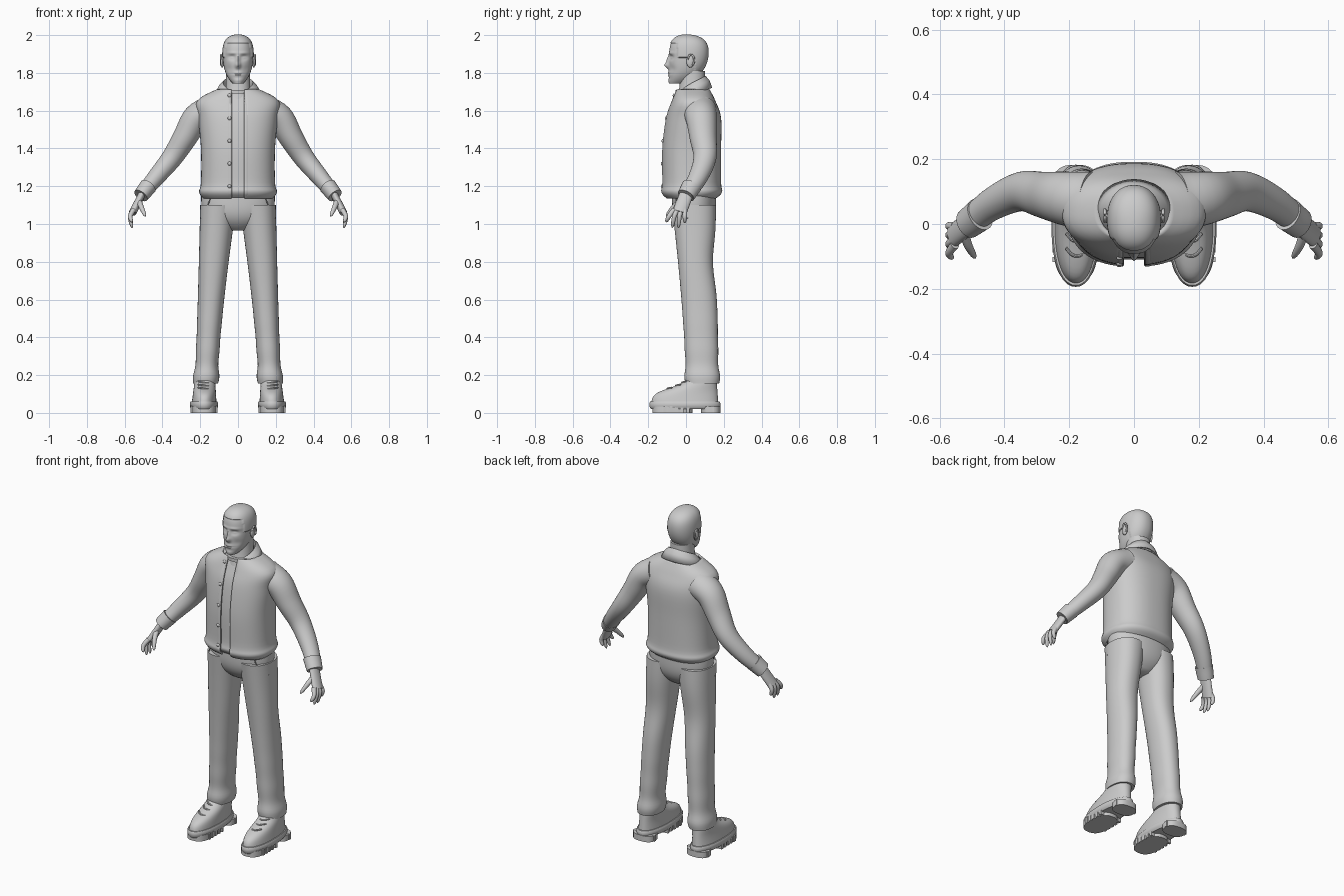
import bpy, bmesh, math
from mathutils import Vector

if bpy.data.objects.get("Cube"):
    bpy.data.objects.remove(bpy.data.objects["Cube"])

GREY = (0.6, 0.6, 0.6, 1)
material = bpy.data.materials.new("light grey")
material.use_nodes = True
material.diffuse_color = GREY
material.node_tree.nodes["Principled BSDF"].inputs["Base Color"].default_value = GREY
parts = []


def finish(name, bm, mirror=False, thickness=0):
    mesh = bpy.data.meshes.new(name)
    bm.to_mesh(mesh)
    bm.free()
    mesh.materials.append(material)
    part = bpy.data.objects.new(name, mesh)
    bpy.context.collection.objects.link(part)
    if thickness:
        solidify = part.modifiers.new("thickness", 'SOLIDIFY')
        solidify.thickness, solidify.offset = thickness, 0
    if mirror:
        part.modifiers.new("mirror", 'MIRROR').use_mirror_merge = False
    parts.append(part)
    return part


def fractions(count):
    return [i / count for i in range(count + 1)]


def bell(value, centre, spread):
    return math.exp(-((value - centre) / spread) ** 2)


def smooth_path(points, steps=5):
    """Smooth curve through every point, by Catmull-Rom interpolation."""
    last = len(points) - 1
    path = []
    for i in range(last):
        near = [points[max(0, min(last, i + k))] for k in (-1, 0, 1, 2)]
        for t in fractions(steps)[:-1]:
            path.append([b + t / 2 * (c - a + t * (2*a - 5*b + 4*c - d + t * (3*(b - c) + d - a)))
                         for a, b, c, d in zip(*near)])
    return path + [list(points[last])]


def add_sheet(bm, rows, closed=False):
    grid = [[bm.verts.new(point) for point in row] for row in rows]
    count = len(grid[0])
    for low, high in zip(grid, grid[1:]):
        for j in range(count if closed else count - 1):
            k = (j + 1) % count
            bm.faces.new((low[j], low[k], high[k], high[j]))
    if closed:
        bm.faces.new(grid[0][::-1])
        bm.faces.new(grid[-1])


def ring(centre, width, depth, axis, power, count, gap=0):
    """Rounded cross-section across the axis, optionally open at the front."""
    side = Vector((0, 1, 0)).cross(axis).normalized()
    back = axis.cross(side)
    start = math.asin((gap / width) ** (power / 2))
    points = []
    for j in range(count):
        angle = start + (math.tau - 2 * start) * j / (count - 1 if gap else count)
        s, c = (math.copysign(abs(w) ** (2 / power), w) for w in (math.sin(angle), math.cos(angle)))
        points.append(Vector(centre) + side * width * s - back * depth * c)
    return points


def add_loft(bm, sections, power=2.2, count=48, gap=0):
    """Stack level sections given as x, z, half width, front y, back y."""
    up = Vector((0, 0, 1))
    add_sheet(bm, [ring((x, (front + back) / 2, z), width, (back - front) / 2, up, power, count, gap)
                   for x, z, width, front, back in sections], closed=not gap)


def loft(name, sections, mirror=False, thickness=0, **shape):
    bm = bmesh.new()
    add_loft(bm, sections, **shape)
    return finish(name, bm, mirror, thickness)


def add_tube(bm, points, start, end, depth=1.0, count=20, rounded=False):
    """Tapering tube along a smooth path."""
    path = [Vector(p) for p in smooth_path(points)]
    last = len(path) - 1
    rows = []
    for i, centre in enumerate(path):
        t = i / last
        radius = start + (end - start) * t
        if rounded:
            radius *= max(0.2, math.sqrt(1 - t ** 6))
        axis = (path[min(i + 1, last)] - path[max(i - 1, 0)]).normalized()
        rows.append(ring(centre, radius, radius * depth, axis, 2, count))
    add_sheet(bm, rows, closed=True)


def tube(name, points, start, end, **shape):
    bm = bmesh.new()
    add_tube(bm, points, start, end, **shape)
    finish(name, bm, mirror=True)


def add_ball(bm, centre, size):
    verts = bmesh.ops.create_uvsphere(bm, u_segments=16, v_segments=10, radius=1)["verts"]
    bmesh.ops.scale(bm, vec=size, verts=verts)
    bmesh.ops.translate(bm, vec=centre, verts=verts)


# Head: domed crown, narrowing jaw, nape cut back to the neck
def head_section(t):
    dome = math.sqrt(1 - t ** 8)
    return (0, 1.745 + 0.255 * t, 0.081 * dome * (1 - 0.65 * (1 - t) ** 5),
            -0.09 * dome, 0.12 * dome * (1 - (1 - t) ** 4))


head = loft("head", [head_section(0.999 * math.sin(t * math.pi / 2)) for t in fractions(90)], count=96)

# Face features as x, z, width, height, outward amount
nose, bridge = (0, 1.84, 0.013, 0.016, 0.024), (0, 1.87, 0.01, 0.02, 0.012)
socket, eye = (0.032, 1.882, 0.02, 0.013, -0.013), (0.032, 1.88, 0.013, 0.007, 0.006)
brow, cheek = (0.03, 1.905, 0.03, 0.008, 0.004), (0.045, 1.82, 0.02, 0.02, -0.005)
lips, mouth = (0, 1.795, 0.025, 0.012, 0.007), (0, 1.795, 0.03, 0.003, -0.006)
chin = (0, 1.76, 0.02, 0.01, 0.004)
for vert in head.data.vertices:
    co = vert.co
    hairline = 1.955 if co.y < -0.045 else 1.88 if co.y < 0.045 else 1.8
    if co.z > hairline:
        co += Vector((co.x, co.y, co.z - 1.88)).normalized() * 0.004
    elif co.y < 0:
        for x, z, width, height, amount in (nose, bridge, socket, eye, brow, cheek, lips, mouth, chin):
            facing = min(1, -co.y / 0.05)
            co.y -= facing * amount * bell(abs(co.x), x, width) * bell(co.z, z, height)

# Ears: shell with a curled rim
bm = bmesh.new()
add_ball(bm, (0.083, 0.022, 1.86), (0.01, 0.02, 0.032))
add_tube(bm, [(0.09, 0.026 + 0.018 * math.cos(a), 1.866 + 0.03 * math.sin(a)) for a in range(-1, 4)],
         0.005, 0.005, count=10)
finish("ear", bm, mirror=True)

loft("neck", [(0, 1.66, 0.075, -0.05, 0.1), (0, 1.72, 0.065, -0.035, 0.1), (0, 1.81, 0.062, -0.03, 0.1)])

# Torso profile shared by the shirt and the open jacket
torso = smooth_path([
    (0, 1.14, 0.18, -0.1, 0.155), (0, 1.17, 0.2, -0.125, 0.185), (0, 1.22, 0.19, -0.12, 0.18),
    (0, 1.4, 0.19, -0.12, 0.18), (0, 1.56, 0.205, -0.1, 0.18), (0, 1.65, 0.21, -0.07, 0.15),
    (0, 1.71, 0.105, -0.045, 0.12)])
loft("jacket_body", torso, thickness=0.012, power=2.4, count=72, gap=0.033)
loft("shirt", [(x, z, width - 0.016, front + 0.016, back - 0.016) for x, z, width, front, back in torso],
     power=2.4)
loft("shirt_neckband", [(0, z, 0.079, -0.056, 0.105) for z in (1.69, 1.71)])

# Front edge strips and buttons follow the torso
bm = bmesh.new()
for side in (-1, 1):
    add_tube(bm, [(side * 0.042, front, z) for x, z, width, front, back in torso[2:-5:2]],
             0.011, 0.011, depth=0.5)
finish("jacket_plackets", bm)
bm = bmesh.new()
for k in range(5):
    x, z, width, front, back = min(torso, key=lambda row: abs(row[1] - 1.2 - 0.12 * k))
    add_ball(bm, (-0.045, front - 0.005, 1.2 + 0.12 * k), (0.01, 0.007, 0.01))
finish("jacket_buttons", bm)

# Collar: stand, fold and falling leaf, dipping to points at the front
bm = bmesh.new()
rows = []
for radius, height, drop in ((0.075, 1.7, 0.03), (0.08, 1.78, 0.085), (0.1, 1.76, 0.09), (0.118, 1.72, 0.075)):
    row = []
    for t in fractions(48):
        turn = 2 * t - 1
        angle, dip = turn * math.radians(155), abs(turn) ** 1.6
        row.append((radius * math.sin(angle), 0.04 + 0.8 * radius * math.cos(angle) - 0.012 * dip,
                    height - drop * dip))
    rows.append(row)
add_sheet(bm, rows)
finish("collar", bm, thickness=0.009)

# Sleeves, cuffs and hands
elbow, forearm, wrist = (0.35, 0.1, 1.35), (0.44, 0.06, 1.24), (0.514, 0, 1.15)
tube("sleeve", [(0.14, 0.07, 1.6), (0.22, 0.08, 1.56), (0.28, 0.09, 1.46), elbow, forearm, wrist],
     0.084, 0.036, depth=1.1, count=40)
tube("cuff", [(0.475, 0.03, 1.2), wrist], 0.046, 0.041, depth=1.15, count=32)
bm = bmesh.new()
add_tube(bm, [(0.505, 0.005, 1.165), (0.525, -0.01, 1.125), (0.558, -0.035, 1.06)], 0.019, 0.02, depth=1.9)
for k in range(4):
    add_tube(bm, [(0.553, 0.019 * k - 0.064, 1.075), (0.571, 0.028 * k - 0.09, 1.04),
                  (0.56, 0.033 * k - 0.106, 1.01 - 0.035 * math.sin(k))], 0.014, 0.01, rounded=True)
add_tube(bm, [(0.525, -0.03, 1.12), (0.51, -0.07, 1.085), (0.49, -0.105, 1.04)], 0.016, 0.01, rounded=True)
finish("hand", bm, mirror=True)


# Trousers: seat rounded under the crotch, legs loosening to turned hems
def seat_section(t):
    swell = 1 - (1 - t) ** 4
    return 0, 0.965 + 0.2 * t, 0.05 + 0.145 * swell, -0.075 * swell, 0.09 + 0.07 * swell


def leg_section(t):
    hem = 0.006 * bell(t, 0.04, 0.04) + 0.003 * math.sin(40 * t) * (1 - t) ** 6
    inner, outer = 0.108 - 0.1 * t ** 1.4 - hem, 0.235 - 0.035 * t ** 0.6 + hem
    knee_back = 0.02 * bell(t, 0.68, 0.15)
    return ((inner + outer) / 2, 0.155 + 0.945 * t, (outer - inner) / 2,
            -0.075 * t ** 1.5 - hem, 0.173 - 0.015 * t - knee_back + hem)


loft("trouser_seat", [seat_section(t) for t in fractions(16)])
loft("trouser_leg", [leg_section(t) for t in fractions(60)], mirror=True)
tube("pocket_edge", [(0.145, -0.055, 1.14), (0.165, -0.044, 1.09), (0.197, 0.01, 1.03)], 0.003, 0.003)


# Boots: upper with a sloping instep, welt, treaded sole and laces
def boot_section(t):
    toe = 1 / (1 + math.exp(12 * (t - 0.46)))
    return 0.18 - 0.008 * t, 0.04 + 0.2 * t, 0.067 - 0.02 * t, 0.01 - 0.195 * toe, 0.172 - 0.015 * t


loft("boot_upper", [boot_section(t) for t in fractions(24)], mirror=True)
loft("boot_welt", [(0.18, z, 0.075 - edge, edge - 0.194, 0.183 - edge)
                   for z, edge in ((0.02, 0.01), (0.03, 0.002), (0.05, 0), (0.06, 0.005))], mirror=True)
bm = bmesh.new()
for front, back in ((-0.178, 0.035), (0.08, 0.183)):
    add_loft(bm, [(0.18, z, 0.067, front, back) for z in (0, 0.035)], power=2.6)
for y in (-0.11, -0.08, -0.05, -0.02, 0.01, 0.14):
    for side in (-1, 1):
        lug = bmesh.ops.create_cube(bm, size=1)["verts"]
        bmesh.ops.scale(bm, vec=(0.022, 0.016, 0.036), verts=lug)
        bmesh.ops.translate(bm, vec=(0.18 + side * 0.06, y, 0.018), verts=lug)
finish("boot_sole", bm, mirror=True)
bm = bmesh.new()
for t in (0.44, 0.52, 0.6, 0.7):
    x, z, width, front, back = boot_section(t)
    add_tube(bm, [(x + k * 0.034, front + 0.025 * k * k, z + 0.006 * k) for k in (-1, -0.5, 0, 0.5, 1)],
             0.005, 0.005, count=8)
finish("boot_laces", bm, mirror=True)

bpy.ops.object.select_all(action='DESELECT')
for part in parts:
    part.select_set(True)
bpy.context.view_layer.objects.active = parts[0]
bpy.ops.object.shade_smooth_by_angle(angle=math.radians(40))
